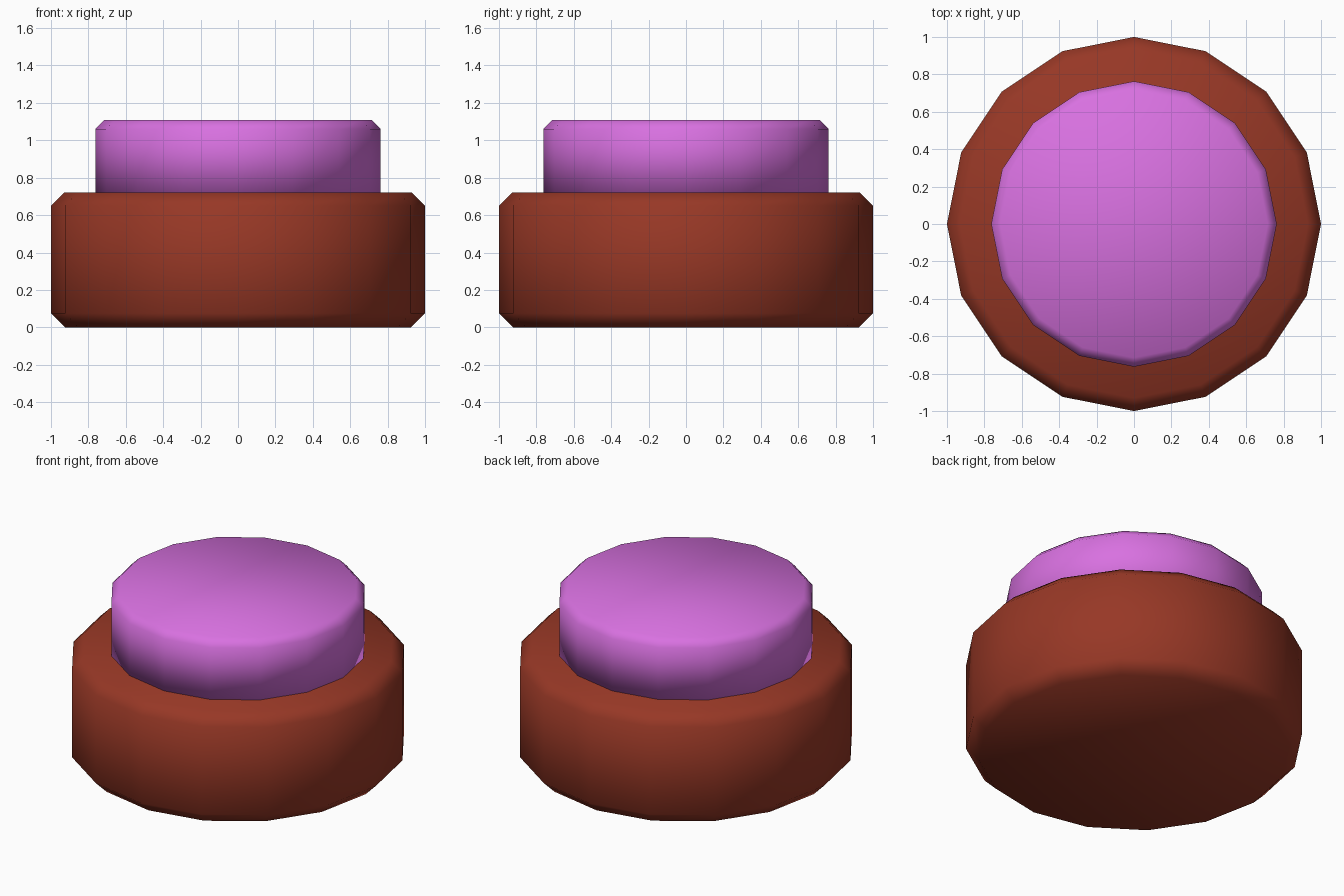
import bpy, bmesh, math

if "Cube" in bpy.data.objects:
    bpy.data.objects.remove(bpy.data.objects["Cube"])


def material(name, rgb):
    m = bpy.data.materials.new(name)
    m.diffuse_color = (*rgb, 1)
    m.use_nodes = True
    m.node_tree.nodes["Principled BSDF"].inputs["Base Color"].default_value = m.diffuse_color
    return m


def drum(name, profile, mat, sides=16):
    # Stack of rings (radius, z), capped at both ends, smooth shaded
    bm = bmesh.new()
    rings = []
    for r, z in profile:
        rings.append([bm.verts.new((r * math.cos(2 * math.pi * i / sides),
                                    r * math.sin(2 * math.pi * i / sides), z))
                      for i in range(sides)])
    for a, b in zip(rings, rings[1:]):
        for i in range(sides):
            j = (i + 1) % sides
            bm.faces.new((a[i], a[j], b[j], b[i]))
    bm.faces.new(rings[0][::-1])
    bm.faces.new(rings[-1])
    for f in bm.faces:
        f.smooth = True
    me = bpy.data.meshes.new(name)
    bm.to_mesh(me)
    bm.free()
    me.materials.append(mat)
    ob = bpy.data.objects.new(name, me)
    bpy.context.collection.objects.link(ob)
    return ob


# Wide housing with chamfered rims
drum("button_base", [(0.925, 0), (1, 0.075), (1, 0.65), (0.93, 0.72)],
     material("rust red", (0.31, 0.039, 0.019)))

# Push cap seated in the housing
drum("button_cap", [(0.763, 0.70), (0.763, 1.06), (0.715, 1.108)],
     material("orchid purple", (0.69, 0.165, 0.75)))
